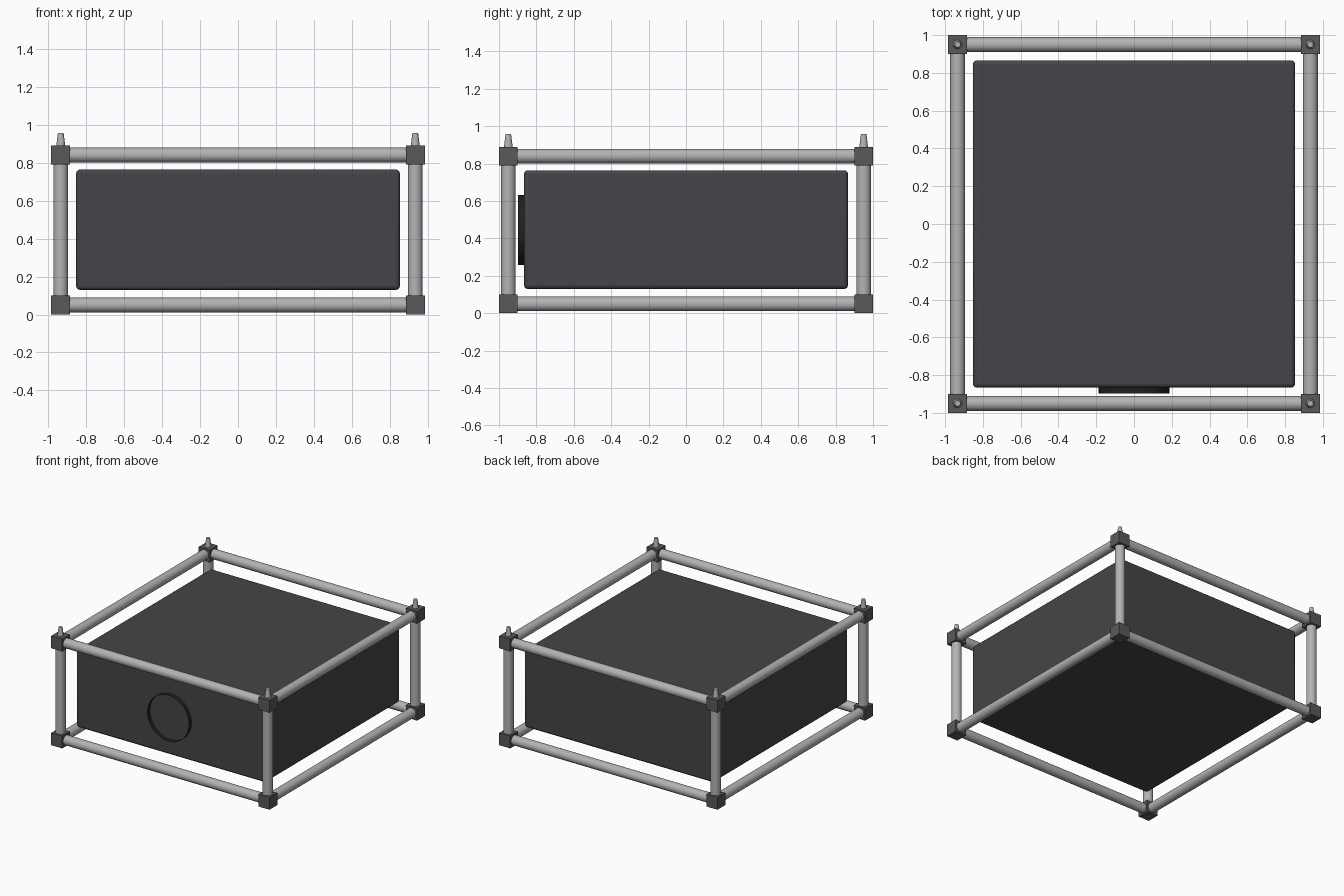
import bpy, math
from mathutils import Vector

if "Cube" in bpy.data.objects:
    bpy.data.objects.remove(bpy.data.objects["Cube"])

CX, CY, Z0, Z1 = 0.934, 0.95, 0.05, 0.84   # frame centre lines
BLOCK, TUBE_R = 0.1, 0.039


def material(name, rgb):
    m = bpy.data.materials.new(name)
    m.diffuse_color = (*rgb, 1)
    m.use_nodes = True
    m.node_tree.nodes["Principled BSDF"].inputs["Base Color"].default_value = m.diffuse_color
    return m


STEEL = material("light_metal", (0.45, 0.45, 0.45))
DARK = material("dark_metal", (0.1, 0.1, 0.1))
SHELL = material("dark_shell", (0.06, 0.06, 0.067))
BLACK = material("black", (0.015, 0.015, 0.015))


def finish(name, mat, smooth=False):
    ob = bpy.context.object
    ob.name = name
    ob.data.materials.append(mat)
    if smooth:
        bpy.ops.object.shade_smooth_by_angle(angle=math.radians(35))
    return ob


def box(name, centre, size, mat, bevel=0):
    bpy.ops.mesh.primitive_cube_add(size=1, location=centre)
    bpy.context.object.scale = size
    bpy.ops.object.transform_apply(location=False, rotation=False, scale=True)
    ob = finish(name, mat)
    if bevel:
        mod = ob.modifiers.new("rounded_edges", 'BEVEL')
        mod.width, mod.segments = bevel, 3
        bpy.ops.object.shade_smooth_by_angle(angle=math.radians(35))


def tube(name, a, b):
    a, b = Vector(a), Vector(b)
    d = b - a
    bpy.ops.mesh.primitive_cylinder_add(
        vertices=32, radius=TUBE_R, depth=d.length - BLOCK * 0.9,
        location=(a + b) / 2, rotation=d.to_track_quat('Z', 'Y').to_euler())
    finish(name, STEEL, True)


# Horizontal rails and corner blocks
for z, level in ((Z0, "lower"), (Z1, "upper")):
    for s in (-1, 1):
        tube(f"{level}_cross_rail", (-CX, s * CY, z), (CX, s * CY, z))
        tube(f"{level}_side_rail", (s * CX, -CY, z), (s * CX, CY, z))
        for t in (-1, 1):
            box(f"{level}_corner_block", (s * CX, t * CY, z), (BLOCK,) * 3, DARK)

# Upright posts and tapered stacking pins
for sx in (-1, 1):
    for sy in (-1, 1):
        tube("corner_post", (sx * CX, sy * CY, Z0), (sx * CX, sy * CY, Z1))
        bpy.ops.mesh.primitive_cone_add(
            vertices=24, radius1=0.025, radius2=0.015, depth=0.08,
            location=(sx * CX, sy * CY, 0.917))
        finish("stacking_pin", STEEL, True)

# Enclosed body
box("body", (0, 0, 0.447), (1.706, 1.732, 0.634), SHELL, 0.02)

# Thin open ring on the front
bpy.ops.mesh.primitive_cylinder_add(
    vertices=48, radius=0.187, depth=0.04, end_fill_type='NOTHING',
    location=(0, -0.878, 0.445), rotation=(math.pi / 2, 0, 0))
finish("front_port_ring", BLACK, True)
